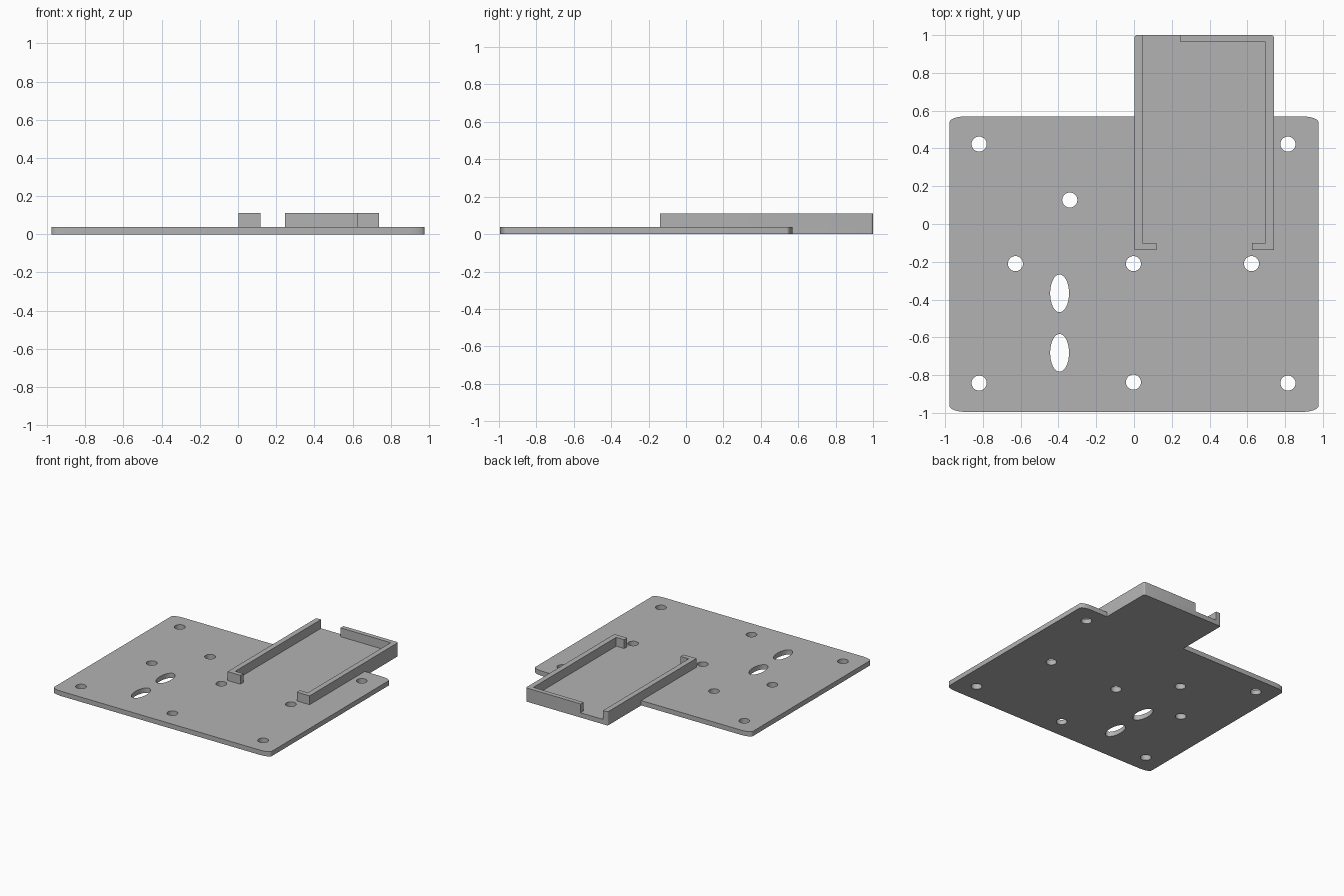
import bpy
import bmesh
from math import cos, sin, pi

cube = bpy.data.objects.get("Cube")
if cube:
    bpy.data.objects.remove(cube, do_unlink=True)

grey = bpy.data.materials.new("plain grey")
grey.use_nodes = True
COLOUR = (0.45, 0.45, 0.45, 1)
grey.diffuse_color = COLOUR
grey.node_tree.nodes["Principled BSDF"].inputs["Base Color"].default_value = COLOUR


def arc(cx, cy, rx, ry, start=0, sweep=2 * pi, steps=8):
    """Points on an elliptical arc, both ends included."""
    return [(cx + rx * cos(start + sweep * i / steps),
             cy + ry * sin(start + sweep * i / steps)) for i in range(steps + 1)]


def ellipse(cx, cy, rx, ry):
    return arc(cx, cy, rx, ry, steps=32)[:-1]


def prism(name, loops, z0, z1):
    """Extrude an outline (first loop) with holes (other loops) from z0 to z1."""
    bm = bmesh.new()
    edges = []
    for loop in loops:
        vs = [bm.verts.new((x, y, z0)) for x, y in loop]
        edges += [bm.edges.new((a, b)) for a, b in zip(vs, vs[1:] + vs[:1])]
    if len(loops) == 1:
        bm.faces.new(vs)
    else:
        bmesh.ops.triangle_fill(bm, edges=edges, use_beauty=True)
    grown = bmesh.ops.extrude_face_region(bm, geom=bm.faces[:], use_keep_orig=True)
    for v in grown["geom"]:
        if isinstance(v, bmesh.types.BMVert):
            v.co.z = z1
    bmesh.ops.recalc_face_normals(bm, faces=bm.faces[:])
    mesh = bpy.data.meshes.new(name)
    bm.to_mesh(mesh)
    bm.free()
    mesh.materials.append(grey)
    obj = bpy.data.objects.new(name, mesh)
    bpy.context.collection.objects.link(obj)
    bpy.ops.object.select_all(action="DESELECT")
    obj.select_set(True)
    bpy.context.view_layer.objects.active = obj
    bpy.ops.object.shade_smooth_by_angle(angle=pi / 6)
    return obj


# Main dimensions
W, FRONT, REAR = 0.977, -0.995, 0.57
RX, RY = 0.09, 0.032
L, R, TIP = 0.003, 0.74, 1.0
THICK, TOP = 0.039, 0.111
WALL, LIP_Y, LIP, EDGE = 0.043, -0.138, 0.115, 0.012

# Rounded end corners of the tray, shared by floor and walls
right_corner = arc(R - EDGE, TIP - EDGE, EDGE, EDGE, 0, pi / 2, 4)
left_corner = arc(L + EDGE, TIP - EDGE, EDGE, EDGE, pi / 2, pi / 2, 4)

# Base plate outline with the tray floor projecting from its rear edge
outline = (arc(-W + RX, FRONT + RY, RX, RY, pi, pi / 2)
           + arc(W - RX, FRONT + RY, RX, RY, -pi / 2, pi / 2)
           + arc(W - RX, REAR - RY, RX, RY, 0, pi / 2)
           + [(R, REAR)] + right_corner + left_corner + [(L, REAR)]
           + arc(-W + RX, REAR - RY, RX, RY, pi / 2, pi / 2))

# Round screw holes and two oval slots
screws = [(-0.82, 0.423), (0.815, 0.423), (-0.34, 0.127),
          (-0.628, -0.21), (-0.003, -0.21), (0.622, -0.21),
          (-0.82, -0.842), (-0.003, -0.837), (0.815, -0.842)]
holes = [ellipse(x, y, 0.04, 0.04) for x, y in screws]
holes += [ellipse(-0.394, y, 0.05, 0.1) for y in (-0.367, -0.682)]
prism("base_plate", [outline] + holes, 0, THICK)

# Left tray wall with its inward front lip
prism("tray_left_wall", [
    [(L, LIP_Y), (L + LIP, LIP_Y), (L + LIP, LIP_Y + 0.038),
     (L + WALL, LIP_Y + 0.038), (L + WALL, TIP)] + left_corner], THICK, TOP)

# Right tray wall with its front lip and the partial rear wall
prism("tray_right_and_rear_wall", [
    [(R - LIP, LIP_Y), (R, LIP_Y)] + right_corner
    + [(0.247, TIP), (0.247, TIP - 0.037), (R - WALL, TIP - 0.037),
       (R - WALL, LIP_Y + 0.038), (R - LIP, LIP_Y + 0.038)]], THICK, TOP)
